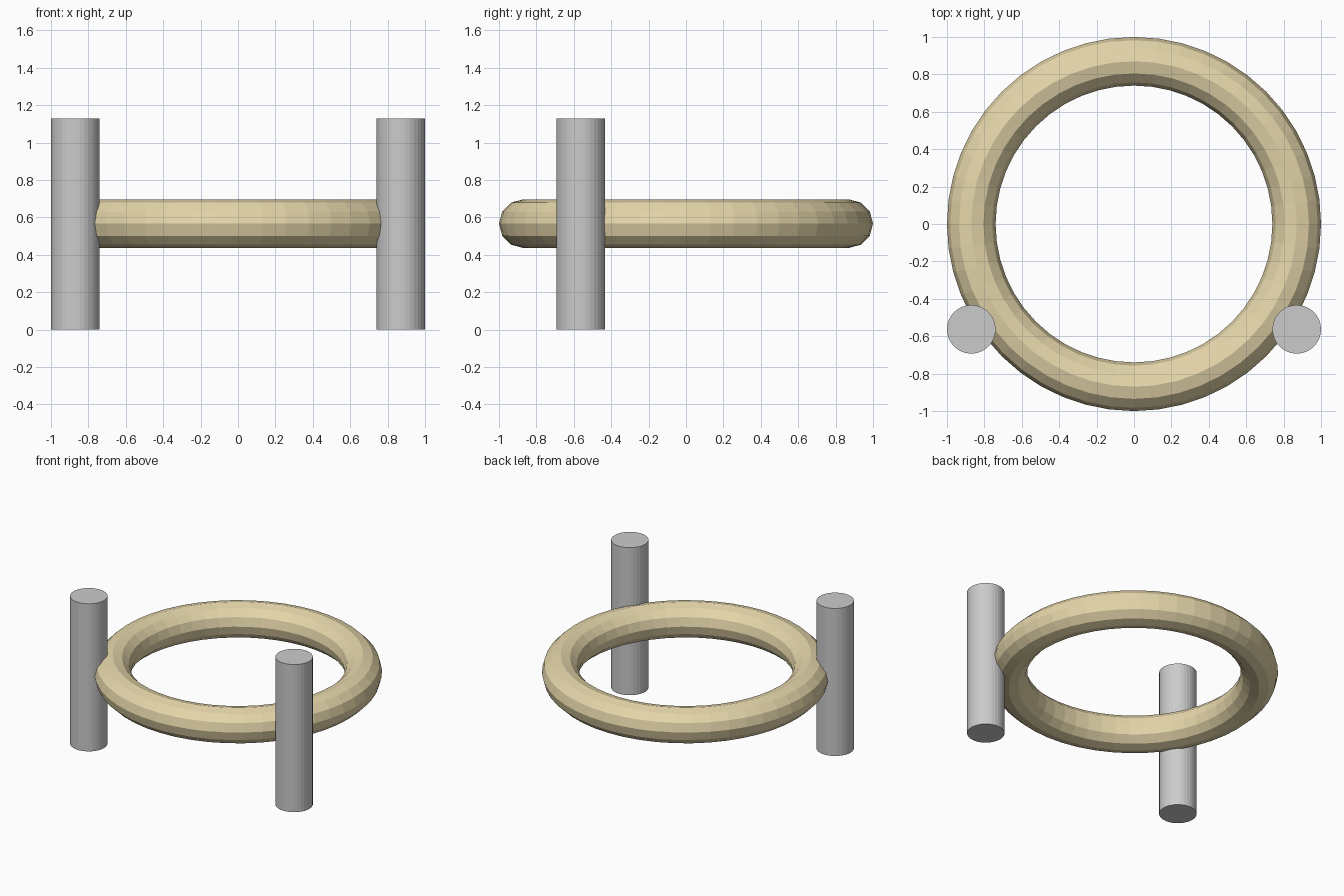
import bpy

if "Cube" in bpy.data.objects:
    bpy.data.objects.remove(bpy.data.objects["Cube"])

# Tan material for the ring
tan = bpy.data.materials.new("tan")
tan.diffuse_color = (0.78, 0.67, 0.40, 1)
tan.use_nodes = True
tan.node_tree.nodes["Principled BSDF"].inputs["Base Color"].default_value = tan.diffuse_color

# Horizontal faceted ring
bpy.ops.mesh.primitive_torus_add(location=(0, 0, 0.567), major_radius=0.87, minor_radius=0.13,
                                 major_segments=48, minor_segments=12)
ring = bpy.context.object
ring.name = "ring"
ring.data.materials.append(tan)

# Upright posts, one on each side of the front
for name, side in (("left_post", -1), ("right_post", 1)):
    bpy.ops.mesh.primitive_cylinder_add(vertices=32, radius=0.13, depth=1.13,
                                        location=(side * 0.87, -0.563, 0.565))
    bpy.context.object.name = name
